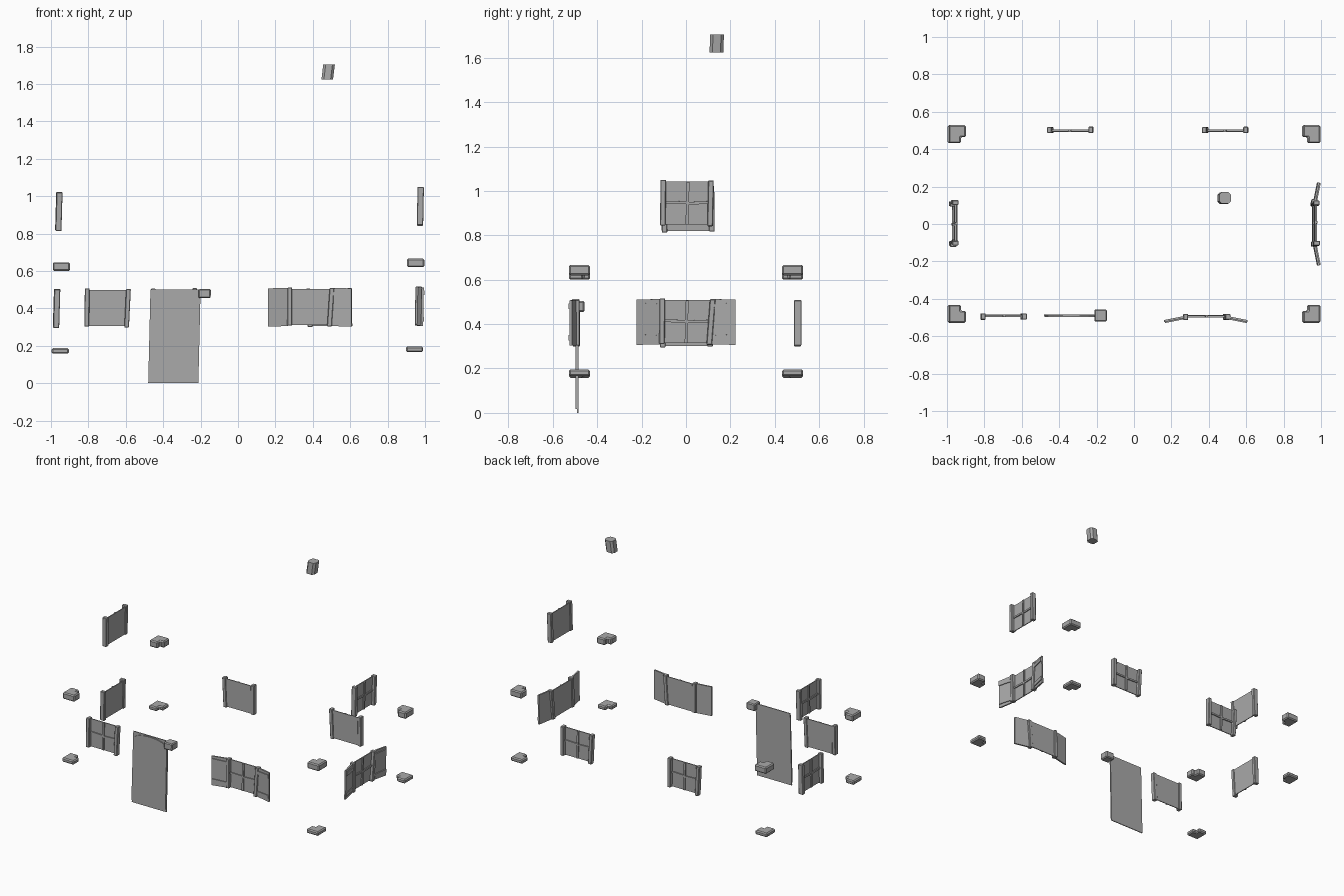
import bpy, bmesh, math
from mathutils import Matrix, Vector

if "Cube" in bpy.data.objects:
    bpy.data.objects.remove(bpy.data.objects["Cube"])

grey = bpy.data.materials.new("weathered_grey")
grey.diffuse_color = (0.4, 0.4, 0.4, 1)
grey.use_nodes = True
grey.node_tree.nodes["Principled BSDF"].inputs["Base Color"].default_value = grey.diffuse_color


def finish(name, bm, matrix=None, bevel=0.0):
    bmesh.ops.recalc_face_normals(bm, faces=bm.faces)
    me = bpy.data.meshes.new(name)
    bm.to_mesh(me)
    bm.free()
    me.materials.append(grey)
    ob = bpy.data.objects.new(name, me)
    bpy.context.collection.objects.link(ob)
    if matrix:
        ob.matrix_world = matrix
    if bevel:
        m = ob.modifiers.new("worn_edges", 'BEVEL')
        m.width = bevel
        m.segments = 1
        m.limit_method = 'ANGLE'
    return ob


def box(bm, lo, hi, lean=(0, 0), yslope=0, zslope=0):
    """Box between two corners; top shifted by lean, y and z sheared along x."""
    lo, hi = Vector(lo), Vector(hi)
    verts = bmesh.ops.create_cube(bm, size=1)["verts"]
    for v in verts:
        top = v.co.z > 0
        v.co = Vector([(a + b) / 2 + c * (b - a) for a, b, c in zip(lo, hi, v.co)])
        if top:
            v.co.x += lean[0]
            v.co.y += lean[1]
        dx = v.co.x - (lo.x + hi.x) / 2
        v.co.y += dx * yslope
        v.co.z += dx * zslope


def prism(bm, pts, vec):
    """Extrude a closed outline along a vector."""
    f = bm.faces.new([bm.verts.new(p) for p in pts])
    r = bmesh.ops.extrude_face_region(bm, geom=[f], use_keep_orig=True)
    bmesh.ops.translate(bm, vec=vec, verts=[g for g in r["geom"] if isinstance(g, bmesh.types.BMVert)])


def window(name, loc, turn, lean=0.01, shutters=False, tilt=0.0):
    # local frame: x across, -y outward, z up; loc is the pane centre
    mat = Matrix.Translation(loc) @ Matrix.Rotation(turn, 4, 'Z') @ Matrix.Rotation(tilt, 4, 'X')
    bm = bmesh.new()
    box(bm, (-0.108, -0.002, -0.098), (0.108, 0.004, 0.096))
    finish(name + "_pane", bm, mat)
    # side posts, the right one leaning
    bm = bmesh.new()
    box(bm, (-0.121, -0.024, -0.101), (-0.096, 0.010, 0.104), lean=(0.002, 0))
    box(bm, (0.092, -0.022, -0.105), (0.117, 0.010, 0.101), lean=(lean, 0))
    finish(name + "_posts", bm, mat, 0.003)
    # crossing glazing bars
    bm = bmesh.new()
    box(bm, (-0.004, -0.010, 0.0), (0.009, 0, 0.094), lean=(0.003, 0))
    box(bm, (-0.006, -0.010, -0.096), (0.007, 0, 0.0), lean=(0.002, 0))
    box(bm, (-0.098, -0.009, -0.004), (0.0, 0, 0.008), zslope=-0.03)
    box(bm, (0.0, -0.009, -0.006), (0.100, 0, 0.006), zslope=0.04)
    finish(name + "_bars", bm, mat)
    if shutters:
        bm = bmesh.new()
        for s in (-1, 1):
            a, b = sorted((s * 0.117, s * 0.223))
            sl = -0.2 * s
            box(bm, (a, -0.024, -0.104), (b, -0.013, 0.100), yslope=sl, zslope=-0.02 * s)
            # two cross battens on each leaf
            for z in (-0.072, 0.070):
                box(bm, (a + 0.004, -0.030, z - 0.012), (b - 0.004, -0.022, z + 0.012),
                    yslope=sl, zslope=0.05 * s)
        finish(name + "_shutters", bm, mat)


Q = math.pi / 2
window("front_left_window", (-0.700, -0.488, 0.403), 0)
window("front_right_window", (0.384, -0.490, 0.408), 0, 0.014, True)
window("right_lower_window", (0.957, 0.0, 0.412), Q, 0.016, True, 0.02)
window("right_upper_window", (0.968, 0.004, 0.946), Q, 0.004, False, 0.02)
window("back_left_window", (-0.338, 0.496, 0.404), 2 * Q)
window("back_right_window", (0.490, 0.496, 0.404), 2 * Q)
window("left_lower_window", (-0.963, 0.0, 0.400), 3 * Q, 0.006, False, -0.03)
window("left_upper_window", (-0.951, 0.008, 0.918), 3 * Q, 0.006, False, -0.03)

# door: rectangular backing with an arched leaf in front
bm = bmesh.new()
box(bm, (-0.480, -0.490, 0.0), (-0.212, -0.484, 0.500), lean=(0.012, 0))
finish("door_backing", bm)
bm = bmesh.new()
pts = [(-0.478, -0.490, 0.018), (-0.214, -0.490, 0.018)]
for i in range(9):
    t = math.pi * i / 8
    pts.append((-0.335 + 0.130 * math.cos(t), -0.490, 0.450 + 0.045 * math.sin(t)))
prism(bm, pts, (0, -0.007, 0))
finish("door_leaf", bm)

# stone beside the door head
bm = bmesh.new()
box(bm, (-0.212, -0.522, 0.455), (-0.146, -0.457, 0.504), lean=(0.001, 0))
finish("door_stone", bm, None, 0.006)

# L-shaped corner stones, notch facing the inside of the house
outline = [(0, 0), (0.092, 0), (0.092, 0.064), (0.064, 0.064), (0.064, 0.096), (0, 0.096)]
for sx in (-1, 1):
    for sy in (-1, 1):
        for level, z, h in (("lower", 0.158 if sx < 0 else 0.166, 0.029),
                            ("upper", 0.600 if sx < 0 else 0.620, 0.046)):
            ox = 0.996 if (level == "lower") == (sx < 0) else 0.990
            if sx > 0 and level == "upper":
                ox = 0.996
            bm = bmesh.new()
            prism(bm, [(sx * (ox - x), sy * (0.528 - y), z) for x, y in outline], (0, 0, h))
            side = ("left" if sx < 0 else "right") + ("_front" if sy < 0 else "_back")
            finish("corner_stone_%s_%s" % (level, side), bm, None, 0.007)

# slightly leaning chimney pot
bm = bmesh.new()
box(bm, (0.446, 0.106, 1.623), (0.508, 0.168, 1.705), lean=(0.010, 0.003))
bmesh.ops.bevel(bm, geom=[e for e in bm.edges if abs(e.verts[0].co.z - e.verts[1].co.z) > 0.05],
                offset=0.013, segments=1, affect='EDGES')
finish("chimney_pot", bm)
